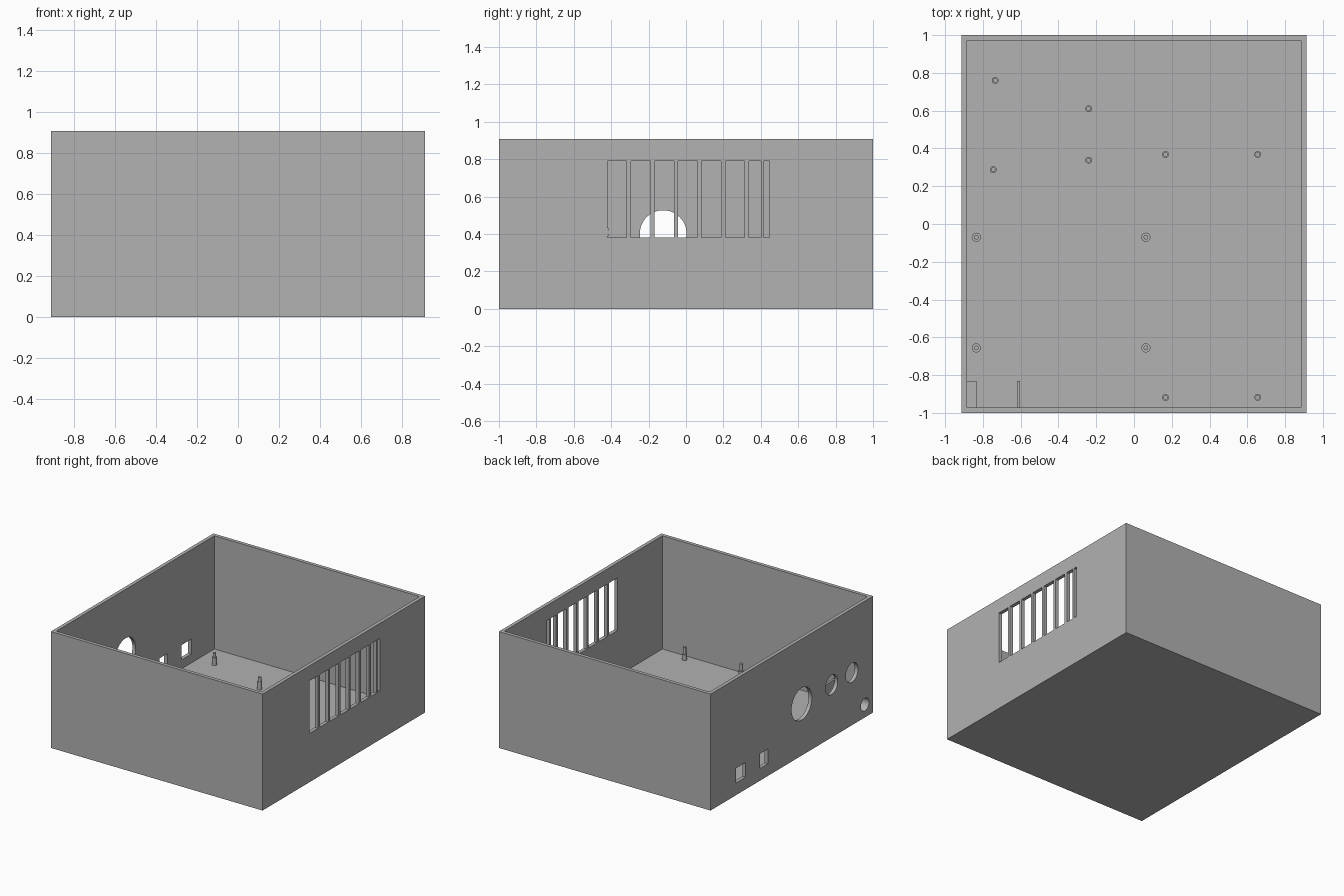
import bpy
import bmesh
from math import pi
from mathutils import Matrix, Vector

cube = bpy.data.objects.get("Cube")
if cube:
    bpy.data.objects.remove(cube, do_unlink=True)

HX, HY, HEIGHT = 0.912, 1.0, 0.907
WALL, FLOOR = 0.028, 0.025

grey = bpy.data.materials.new("plain_grey")
grey.use_nodes = True
grey.diffuse_color = (0.445, 0.445, 0.445, 1)
grey.node_tree.nodes["Principled BSDF"].inputs["Base Color"].default_value = grey.diffuse_color


def add_box(bm, x0, x1, y0, y1, z0, z1):
    centre = Vector((x0 + x1, y0 + y1, z0 + z1)) / 2
    size = Matrix.Diagonal((x1 - x0, y1 - y0, z1 - z0, 1))
    bmesh.ops.create_cube(bm, size=1, matrix=Matrix.Translation(centre) @ size)


def add_cylinder(bm, centre, radius, depth, along_x=False, sides=32):
    turn = Matrix.Rotation(pi / 2, 4, 'Y') if along_x else Matrix()
    bmesh.ops.create_cone(bm, cap_ends=True, segments=sides, radius1=radius, radius2=radius,
                          depth=depth, matrix=Matrix.Translation(centre) @ turn)


def make_object(name, bm):
    mesh = bpy.data.meshes.new(name)
    bm.to_mesh(mesh)
    bm.free()
    mesh.materials.append(grey)
    obj = bpy.data.objects.new(name, mesh)
    bpy.context.collection.objects.link(obj)
    return obj


def select_only(obj):
    bpy.ops.object.select_all(action='DESELECT')
    obj.select_set(True)
    bpy.context.view_layer.objects.active = obj


def smooth(obj):
    select_only(obj)
    bpy.ops.object.shade_smooth_by_angle(angle=pi / 6)


def cut(obj, cutter):
    cutter.hide_render = True
    select_only(obj)
    mod = obj.modifiers.new("cut", 'BOOLEAN')
    mod.operation, mod.solver, mod.object = 'DIFFERENCE', 'EXACT', cutter
    bpy.ops.object.modifier_apply(modifier=mod.name)
    bpy.data.objects.remove(cutter, do_unlink=True)


# Open-topped case
bm = bmesh.new()
add_box(bm, -HX, HX, -HY, HY, 0, HEIGHT)
case = make_object("case", bm)
bm = bmesh.new()
add_box(bm, WALL - HX, HX - WALL, WALL - HY, HY - WALL, FLOOR, HEIGHT + 0.2)
cut(case, make_object("cavity_cutter", bm))

# Ventilation slots in the left wall, connector openings in the right wall
bm = bmesh.new()
slots = [(-0.42 + i * 0.126, -0.317 + i * 0.126) for i in range(6)]
for y0, y1 in slots + [(0.337, 0.40), (0.415, 0.447)]:
    add_box(bm, HX - 0.06, HX + 0.05, y0, y1, 0.38, 0.79)
for y0, y1 in ((0.57, 0.69), (0.295, 0.393)):
    add_box(bm, -HX - 0.05, -HX + 0.06, y0, y1, 0.095, 0.21)
for y, z, r in ((-0.122, 0.402, 0.125), (-0.49, 0.41, 0.075), (-0.74, 0.41, 0.075)):
    add_cylinder(bm, (-HX, y, z), r, 0.12, along_x=True, sides=48)
JACK = (-HX, -0.9, 0.1)
add_cylinder(bm, JACK, 0.05, 0.12, along_x=True)
cut(case, make_object("opening_cutter", bm))
smooth(case)

# Corner block with a bore, and the thin rib beside it
bm = bmesh.new()
add_box(bm, WALL - HX, -0.835, WALL - HY, -0.83, FLOOR, 0.2)
block = make_object("corner_block", bm)
bm = bmesh.new()
add_cylinder(bm, JACK, 0.05, 0.3, along_x=True)
cut(block, make_object("bore_cutter", bm))
smooth(block)
bm = bmesh.new()
add_box(bm, -0.62, -0.603, WALL - HY, -0.83, FLOOR, 0.2)
make_object("support_rib", bm)


# Stepped mounting pegs on the floor
def pegs(name, places, radius, shoulder, top):
    for i, (x, y) in enumerate(places):
        bm = bmesh.new()
        for r, z in ((radius, shoulder), (0.012, top)):
            add_cylinder(bm, (x, y, (FLOOR + z) / 2), r, z - FLOOR, sides=24)
        smooth(make_object(f"{name}_{i + 1}", bm))


pegs("small_peg", [(-0.735, 0.76), (-0.24, 0.61), (-0.745, 0.288), (-0.24, 0.338)],
     0.018, 0.085, 0.118)
pegs("tall_peg", [(x, y) for x in (0.167, 0.655) for y in (0.368, -0.918)],
     0.018, 0.07, 0.125)
pegs("wide_peg", [(x, y) for x in (-0.835, 0.063) for y in (-0.07, -0.656)],
     0.024, 0.07, 0.125)
